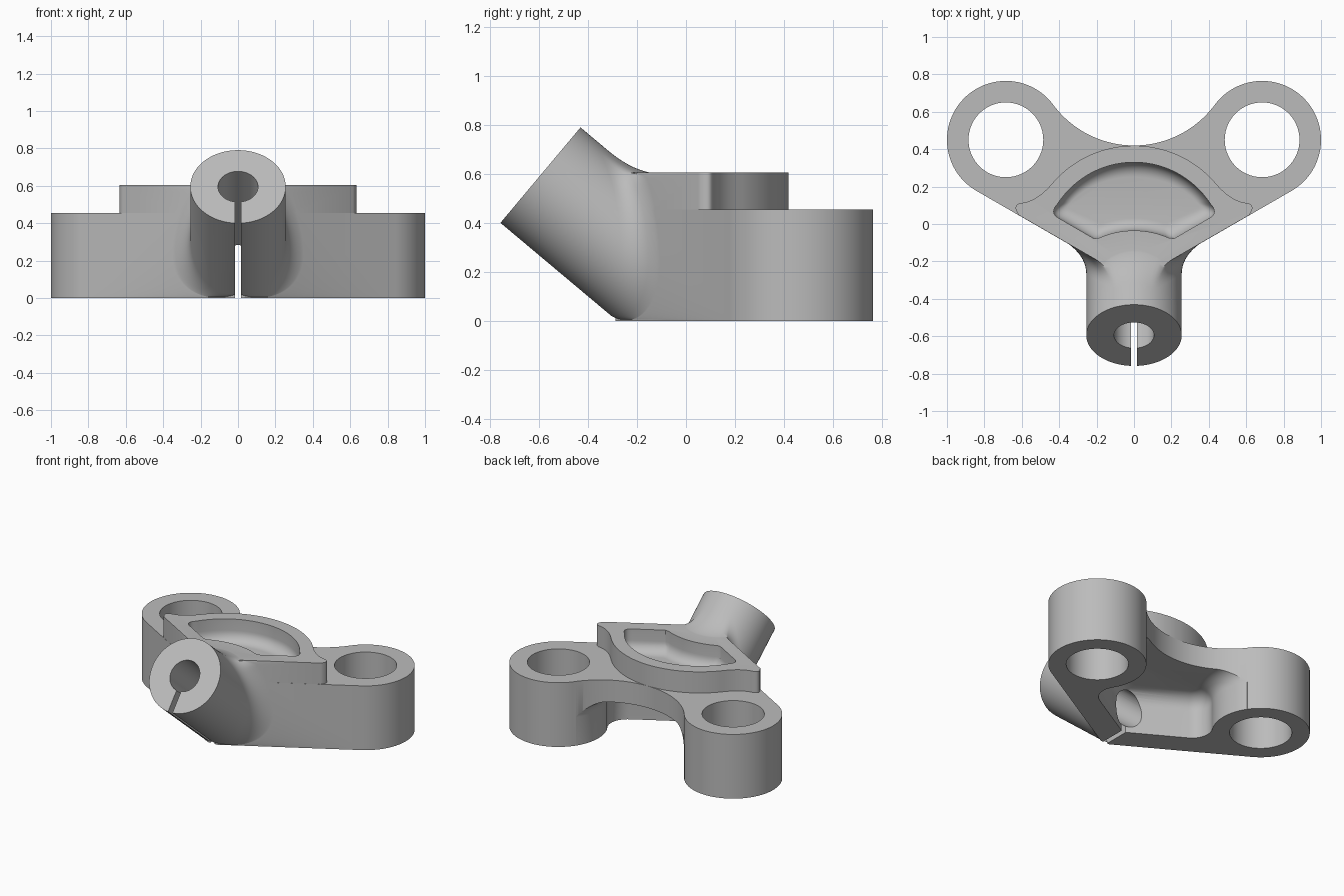
import bpy, bmesh
from math import sin, cos, pi, radians, degrees, sqrt, atan2
from mathutils import Vector, Matrix

if "Cube" in bpy.data.objects:
    bpy.data.objects.remove(bpy.data.objects["Cube"])

BOSS = Vector((0.685, 0.45))      # centre of the left boss
BOSS_R, HOLE_R = 0.315, 0.2
BASE_Z, TOP_Z, CEILING_Z = 0.455, 0.605, 0.3
APEX_Y = -0.309                   # where the two front walls would meet
U = Vector((cos(pi / 6), 0.5))    # along the left front wall
N = Vector((-0.5, cos(pi / 6)))   # into the body from that wall
TILT = radians(40)
TIP = Vector((0, -0.595, 0.595))
OUT = Vector((0, -cos(TILT), sin(TILT)))   # neck axis, outwards
NECK_R, BORE_R = 0.255, 0.107

grey = bpy.data.materials.new("satin grey")
grey.use_nodes = True
grey.diffuse_color = (0.5, 0.5, 0.5, 1)
grey.node_tree.nodes["Principled BSDF"].inputs["Base Color"].default_value = grey.diffuse_color


def arc(c, r, a0, a1, n=24):
    angles = [radians(a0 + (a1 - a0) * i / n) for i in range(n + 1)]
    return [(c[0] + r * cos(a), c[1] + r * sin(a)) for a in angles]


def bezier(a, b, c, n):
    return [a * (1 - t) ** 2 + b * 2 * t * (1 - t) + c * t * t
            for t in (i / n for i in range(n + 1))]


def mirrored(half):
    """Close a right-hand half outline across x = 0."""
    return half + [(-x, y) for x, y in reversed(half) if x > 1e-5]


def loft(name, rings):
    """Skin a list of equal-length rings and cap both ends."""
    bm = bmesh.new()
    rows = [[bm.verts.new(p) for p in ring] for ring in rings]
    count = len(rows[0])
    for low, high in zip(rows, rows[1:]):
        for i in range(count):
            j = (i + 1) % count
            bm.faces.new((low[i], low[j], high[j], high[i]))
    bm.faces.new(rows[0])
    bm.faces.new(rows[-1])
    bmesh.ops.recalc_face_normals(bm, faces=bm.faces[:])
    mesh = bpy.data.meshes.new(name)
    bm.to_mesh(mesh)
    bm.free()
    mesh.materials.append(grey)
    ob = bpy.data.objects.new(name, mesh)
    bpy.context.collection.objects.link(ob)
    return ob


def level(outline, z):
    return [(x, y, z) for x, y in outline]


def prism(name, outline, z0, z1):
    return loft(name, [level(outline, z0), level(outline, z1)])


def combine(target, other, operation):
    mod = target.modifiers.new(operation.lower(), 'BOOLEAN')
    mod.operation, mod.solver, mod.object = operation, 'EXACT', other
    bpy.context.view_layer.objects.active = target
    bpy.ops.object.modifier_apply(modifier=mod.name)
    bpy.data.objects.remove(other)


# Base: two bosses, straight front walls and a concave back
back_r = 0.5375
back_c = (0, 0.42 + back_r)
turn = degrees(atan2(back_c[1] - BOSS.y, -BOSS.x))
base = [(0, -0.287), (0.035, APEX_Y + 0.035 * U.y / U.x)]
base += arc(BOSS, BOSS_R, -60, turn, 64)
base += arc(back_c, back_r, turn - 180, -90, 32)[1:]
body = prism("bracket_body", mirrored(base), 0, BASE_Z)

# Raised top plate with pointed shoulders
plate_c = (0, -0.156)
crown = arc(plate_c, 0.575, 90, 42, 24)
sweep = [tuple(p) for p in bezier(Vector(crown[-1]), Vector((0.515, 0.12)), Vector((0.605, 0.112)), 10)]
tip = [tuple(p) for p in bezier(Vector((0.605, 0.112)), Vector((0.655, 0.1)), Vector((0.615, 0.047)), 8)]
half = crown + sweep[1:] + tip[1:] + [(0, APEX_Y + 0.001)]
combine(body, prism("top_plate", mirrored(half)[:-1], 0.32, TOP_Z), 'UNION')


# Tilted neck, flaring into the walls and the top plate
def neck_line(theta):
    radial = Vector((cos(theta), sin(theta) * sin(TILT), sin(theta) * cos(TILT)))
    start = TIP + radial * NECK_R
    side = -1 if radial.x < 0 else 1
    s_top = (start.z - TOP_Z) / sin(TILT)
    s_wall = (APEX_Y + abs(start.x) * U.y / U.x - start.y) / cos(TILT)
    root = start - OUT * max(s_top, s_wall)
    amount = 1.0
    if s_top > s_wall:
        spread, reach = Vector((radial.x, radial.y, 0)), 0.1
    elif sin(theta) < 0:
        spread, reach = Vector((side * U.x, U.y, 0)), 0.15
        amount = abs(cos(theta))
    else:
        normal = Vector((-side * N.x, -N.y, 0))
        spread, reach = radial - normal * radial.dot(normal), 0.15
    end = root + spread.normalized() * reach * amount
    end.z = min(max(end.z, 0.003), TOP_Z - 0.001)
    core = Vector((0, 0.03, 0.3))
    end = end.lerp(core, 0.008)
    curve = bezier(root + OUT * 0.14 * amount, root, end, 10)
    return [start] + curve + [end.lerp(core, 0.4), end.lerp(core, 0.95)]


lines = [neck_line(2 * pi * (i + 0.5) / 96) for i in range(96)]
combine(body, loft("neck", list(zip(*lines))), 'UNION')


# Underside pocket, open at the back, with a filleted ceiling
def pocket_outline(d, wall=0.17, corner=0.13):
    e = wall + d - BOSS_R
    r = corner - d
    n = e + r
    c = BOSS + N * n - U * sqrt((BOSS_R + corner) ** 2 - n * n)
    to_boss = degrees(atan2(BOSS.y - c.y, BOSS.x - c.x))
    pts = [(0, APEX_Y + (wall + d) / U.x)]
    pts += arc(c, r, -60, to_boss, 14)
    pts += arc(BOSS, BOSS_R + d, to_boss + 180, 146, 20)[1:]
    return mirrored(pts + [(0.3, 1.0)])


fillet = 0.1
rings = [level(pocket_outline(0), -0.1)]
for i in range(9):
    a = pi / 2 * i / 8
    rings.append(level(pocket_outline(fillet * (1 - cos(a))), CEILING_Z - fillet * (1 - sin(a))))
combine(body, loft("under_pocket", rings), 'DIFFERENCE')

# Fan-shaped dish in the top plate, with a rounded floor
dish = arc(plate_c, 0.486, 90, 33, 24)
corner = bezier(Vector(dish[-1]), Vector((0.455, 0.06)), Vector((0.4, 0.03)), 8)
dish += [tuple(p) for p in corner[1:]] + [(0.215, -0.077)]
dish += arc((0, -0.5), 0.465, 66, 90, 12)
dish = mirrored(dish)[:-1]
floor_z, round_r = 0.45, 0.075
rings = [level(dish, TOP_Z + 0.1)]
for i in range(9):
    a = pi / 2 * i / 8
    d = round_r * (1 - cos(a))
    inset = [(x * (1 - d / 0.43), 0.13 + (y - 0.13) * (1 - d / 0.19)) for x, y in dish]
    rings.append(level(inset, floor_z + round_r * (1 - sin(a))))
combine(body, loft("top_dish", rings), 'DIFFERENCE')

# Boss holes
for side in (1, -1):
    hole = prism("boss_hole", arc((side * BOSS.x, BOSS.y), HOLE_R, 0, 354, 59), -0.1, 0.7)
    combine(body, hole, 'DIFFERENCE')

# Neck bore and the clamping slit below it
frame = Matrix.Translation(TIP) @ OUT.to_track_quat('Z', 'Y').to_matrix().to_4x4()
bore = prism("neck_bore", arc((0, 0), BORE_R, 0, 352.5, 47), -0.75, 0.1)
bore.data.transform(frame)
combine(body, bore, 'DIFFERENCE')

down = Vector((0, -sin(TILT), -cos(TILT)))
near, far = TIP + OUT * 0.1, TIP - OUT * 0.8
section = [near, far, far + down * 0.6, near + down * 0.6]
shift = Vector((0.017, 0, 0))
slit = loft("clamp_slit", [[p - shift for p in section], [p + shift for p in section]])
combine(body, slit, 'DIFFERENCE')

# Smooth shading with crisp edges
bpy.ops.object.select_all(action='DESELECT')
body.select_set(True)
bpy.context.view_layer.objects.active = body
bpy.ops.object.shade_smooth_by_angle(angle=radians(30))
